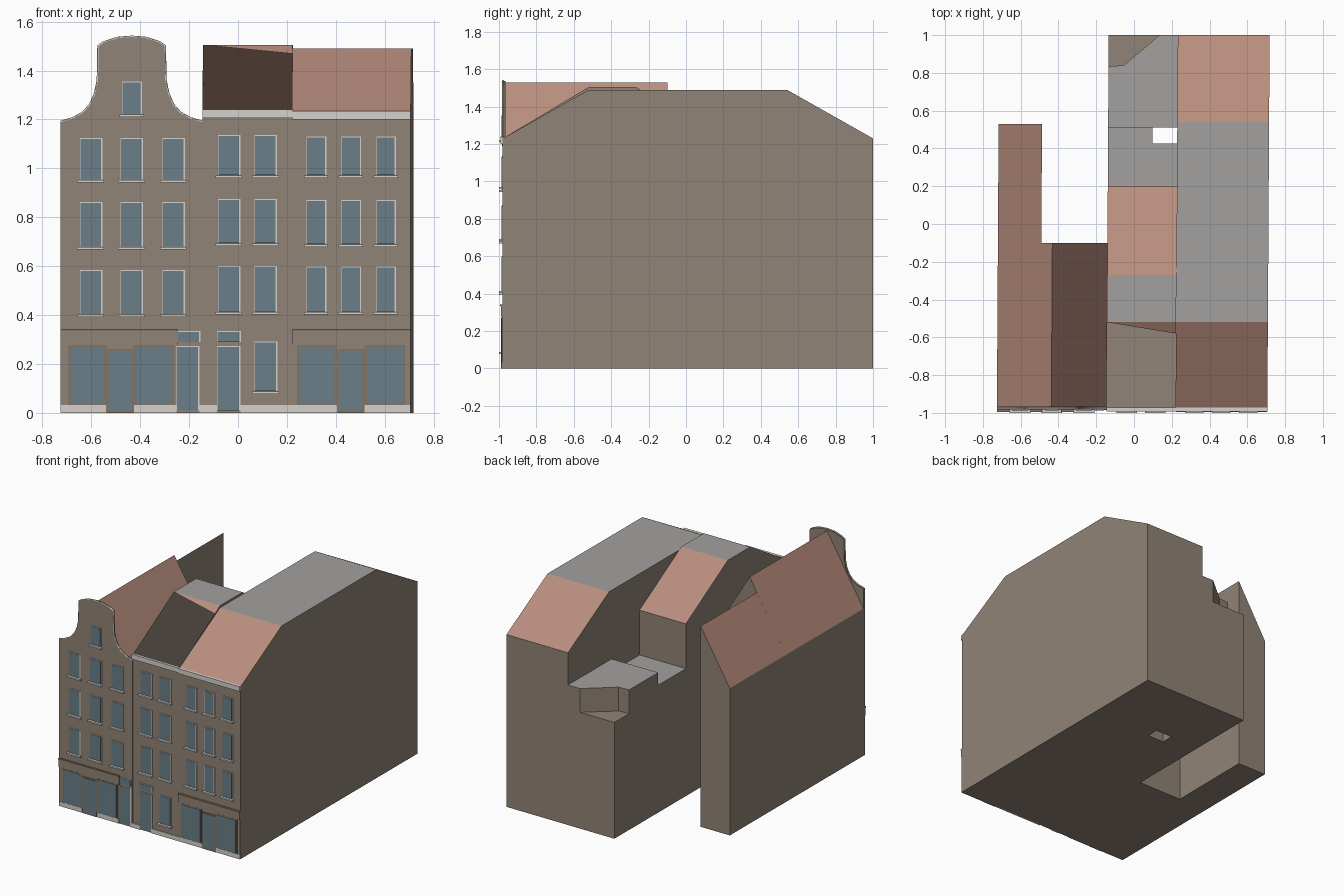
import bpy, bmesh
from mathutils import Vector

cube = bpy.data.objects.get("Cube")
if cube:
    bpy.data.objects.remove(cube)


def material(name, rgb):
    m = bpy.data.materials.new(name)
    m.use_nodes = True
    m.diffuse_color = (*rgb, 1)
    m.node_tree.nodes["Principled BSDF"].inputs["Base Color"].default_value = (*rgb, 1)
    return m


WALL = material("brown wall", (0.28, 0.23, 0.18))
TILE = material("red roof tile", (0.48, 0.266, 0.205))
FLAT = material("grey flat roof", (0.37, 0.355, 0.345))
GLASS = material("blue grey glass", (0.144, 0.209, 0.246))
TRIM = material("pale trim", (0.66, 0.64, 0.61))
FRAME = material("shop frame brown", (0.23, 0.175, 0.13))


def add_mesh(name, bm, mats):
    me = bpy.data.meshes.new(name)
    bm.to_mesh(me)
    bm.free()
    for m in mats:
        me.materials.append(m)
    ob = bpy.data.objects.new(name, me)
    bpy.context.collection.objects.link(ob)
    return ob


def prism(name, profile, axis, a, b, mats=(), skew=0.006):
    """Extrude a 2D profile along an axis; the whole block leans slightly in plan."""
    place = {"x": lambda p, t: (t, p[0], p[1]),
             "y": lambda p, t: (p[0], t, p[1]),
             "z": lambda p, t: (p[0], p[1], t)}[axis]
    bm = bmesh.new()
    rings = []
    for t in (a, b):
        rings.append([bm.verts.new(place(p, t)) for p in profile])
        bm.faces.new(rings[-1])
    n = len(profile)
    for i in range(n):
        j = (i + 1) % n
        bm.faces.new((rings[0][i], rings[0][j], rings[1][j], rings[1][i]))
    for v in bm.verts:
        v.co.x += skew * v.co.y
    bmesh.ops.recalc_face_normals(bm, faces=bm.faces)
    # Walls, sloping tiles and flat roofs by face direction
    if len(mats) == 3:
        for f in bm.faces:
            if f.normal.z > 0.95:
                f.material_index = 2
            elif f.normal.z > 0.2:
                f.material_index = 1
    return add_mesh(name, bm, mats)


def plate(name, x0, x1, z0, z1, front, mat, back=-0.976):
    return prism(name, [(x0, z0), (x1, z0), (x1, z1), (x0, z1)], "y",
                 front, back, [mat], 0)


HOUSE = (WALL, TILE, FLAT)

# Right house: hipped front and back slopes with a flat top
prism("right_house", [(-0.98, 0), (-0.98, 1.23), (-0.52, 1.49), (0.54, 1.49),
                      (1, 1.23), (1, 0)], "x", 0.226, 0.712, HOUSE)

# Middle house with lower rear wing
middle = prism("middle_house", [(-0.98, 0), (-0.98, 1.23), (-0.52, 1.505), (-0.27, 1.505),
                                (0.2, 1.23), (0.2, 0.91), (0.51, 0.91), (0.51, 1.0),
                                (1, 1.0), (1, 0)], "x", -0.14, 0.226, HOUSE)

# Rear corner terrace and light shaft, cut out of the middle house
cutters = [
    prism("terrace_cutter", [(0.13, 1.02), (0.13, 1), (-0.06, 0.84), (-0.2, 0.83),
                             (-0.2, 1.02)], "z", 0.83, 1.2),
    prism("shaft_cutter", [(0.095, 0.425), (0.24, 0.425), (0.24, 0.512),
                           (0.095, 0.512)], "z", -0.1, 1.2)]
bpy.context.view_layer.objects.active = middle
for c in cutters:
    c.hide_render = True
    mod = middle.modifiers.new("cut", "BOOLEAN")
    mod.operation = "DIFFERENCE"
    mod.solver = "EXACT"
    mod.object = c
    bpy.ops.object.modifier_apply(modifier=mod.name)
    bpy.data.objects.remove(c)

# Open front slope, leaving a narrow strip of tile under the flat top
bm = bmesh.new()
bm.from_mesh(middle.data)
bm.normal_update()
slope = [f for f in bm.faces if f.normal.y < -0.3 and f.normal.z > 0.3]
bmesh.ops.delete(bm, geom=slope, context="FACES_ONLY")
strip = bm.faces.new([bm.verts.new(p) for p in
                      ((-0.143, -0.52, 1.505), (0.223, -0.58, 1.469), (0.223, -0.52, 1.505))])
strip.material_index = 1
bm.to_mesh(middle.data)
bm.free()

# Left house: steep gabled roof and a narrow rear wing under the same slope
prism("left_house", [(-0.72, 0), (-0.72, 1.05), (-0.432, 1.53), (-0.14, 1.05), (-0.14, 0)],
      "y", -0.975, -0.1, HOUSE)
prism("left_rear_wing", [(-0.72, 0), (-0.72, 1.05), (-0.49, 1.433), (-0.49, 0)],
      "y", -0.1, 0.53, HOUSE)

# Bell gable facade with coping
CX = -0.435
half = [(0.29, 1.19), (0.24, 1.205), (0.2, 1.227), (0.17, 1.26), (0.15, 1.305), (0.138, 1.36),
        (0.136, 1.5), (0.115, 1.515), (0.06, 1.533), (0, 1.538)]
outline = [(CX - d, z) for d, z in half] + [(CX + d, z) for d, z in half[-2::-1]]
prism("bell_gable", [(CX - 0.29, 0)] + outline + [(CX + 0.29, 0)], "y",
      -0.982, -0.965, [WALL], 0)
cu = bpy.data.curves.new("gable_coping", "CURVE")
cu.dimensions = "3D"
cu.bevel_depth = 0.005
cu.bevel_resolution = 0
sp = cu.splines.new("POLY")
sp.points.add(len(outline) - 1)
for pt, (x, z) in zip(sp.points, outline):
    pt.co = (x, -0.978, z, 1)
cu.materials.append(TRIM)
bpy.context.collection.objects.link(bpy.data.objects.new("gable_coping", cu))


# Glazing with a pale or brown surround and an optional sill
def window(name, x0, x1, z0, z1, sill=True, surround=TRIM):
    plate(name + "_surround", x0 - 0.002, x1 + 0.006, z0, z1 + 0.004, -0.985, surround)
    plate(name + "_glass", x0, x1, z0, z1, -0.987, GLASS)
    if sill:
        plate(name + "_sill", x0 - 0.013, x1 + 0.013, z0 - 0.012, z0 - 0.002, -1.0, TRIM)


columns = {"left": ((-0.645, -0.478, -0.307), 0.084, ((0.405, 0.58), (0.68, 0.858), (0.955, 1.12))),
           "middle": ((-0.08, 0.07), 0.084, ((0.415, 0.597), (0.695, 0.87), (0.972, 1.132))),
           "right": ((0.283, 0.425, 0.568), 0.073, ((0.415, 0.595), (0.69, 0.867), (0.972, 1.127)))}
for side, (xs, width, rows) in columns.items():
    for r, (z0, z1) in enumerate(rows):
        for i, x in enumerate(xs):
            window(f"{side}_window_{r}_{i}", x, x + width, z0, z1)
window("gable_window", -0.472, -0.398, 1.222, 1.352)
window("middle_ground_window", 0.07, 0.155, 0.09, 0.288)

# House doors with lights above
for side, x in (("left", -0.25), ("middle", -0.083)):
    window(side + "_door", x, x + 0.087, 0.01, 0.27, False)
    window(side + "_door_light", x, x + 0.09, 0.29, 0.33, False)

# Shop fronts: panel, fascia, two display windows around a door
shops = {"left": (-0.725, -0.245, ((-0.686, -0.548), (-0.417, -0.27)), (-0.53, -0.434)),
         "right": (0.222, 0.705, ((0.252, 0.393), (0.527, 0.674)), (0.414, 0.51))}
for side, (x0, x1, displays, door) in shops.items():
    plate(side + "_shop_panel", x0, x1, 0, 0.28, -0.984, WALL)
    plate(side + "_shop_fascia", x0, x1, 0.28, 0.335, -0.99, WALL)
    plate(side + "_shop_moulding", x0, x1, 0.335, 0.343, -0.995, FRAME)
    for i, (a, b) in enumerate(displays):
        plate(f"{side}_display_frame_{i}", a - 0.01, b + 0.01, 0.033, 0.278, -0.987, FRAME)
        plate(f"{side}_display_glass_{i}", a, b, 0.036, 0.27, -0.989, GLASS)
    plate(side + "_shop_door_frame", door[0] - 0.008, door[1] + 0.008, 0, 0.262, -0.988, FRAME)
    plate(side + "_shop_door_glass", door[0], door[1], 0.01, 0.253, -0.99, GLASS)

# Pale plinth between the doors
for i, (a, b) in enumerate(((-0.725, -0.54), (-0.425, -0.252), (-0.157, -0.085),
                            (0.01, 0.405), (0.518, 0.705))):
    plate(f"plinth_{i}", a, b, 0, 0.032, -0.986, TRIM)

# Cornices under the middle and right roofs
plate("middle_cornice", -0.145, 0.222, 1.205, 1.24, -0.992, TRIM, -0.972)
plate("right_cornice", 0.222, 0.706, 1.2, 1.235, -0.992, TRIM, -0.972)
